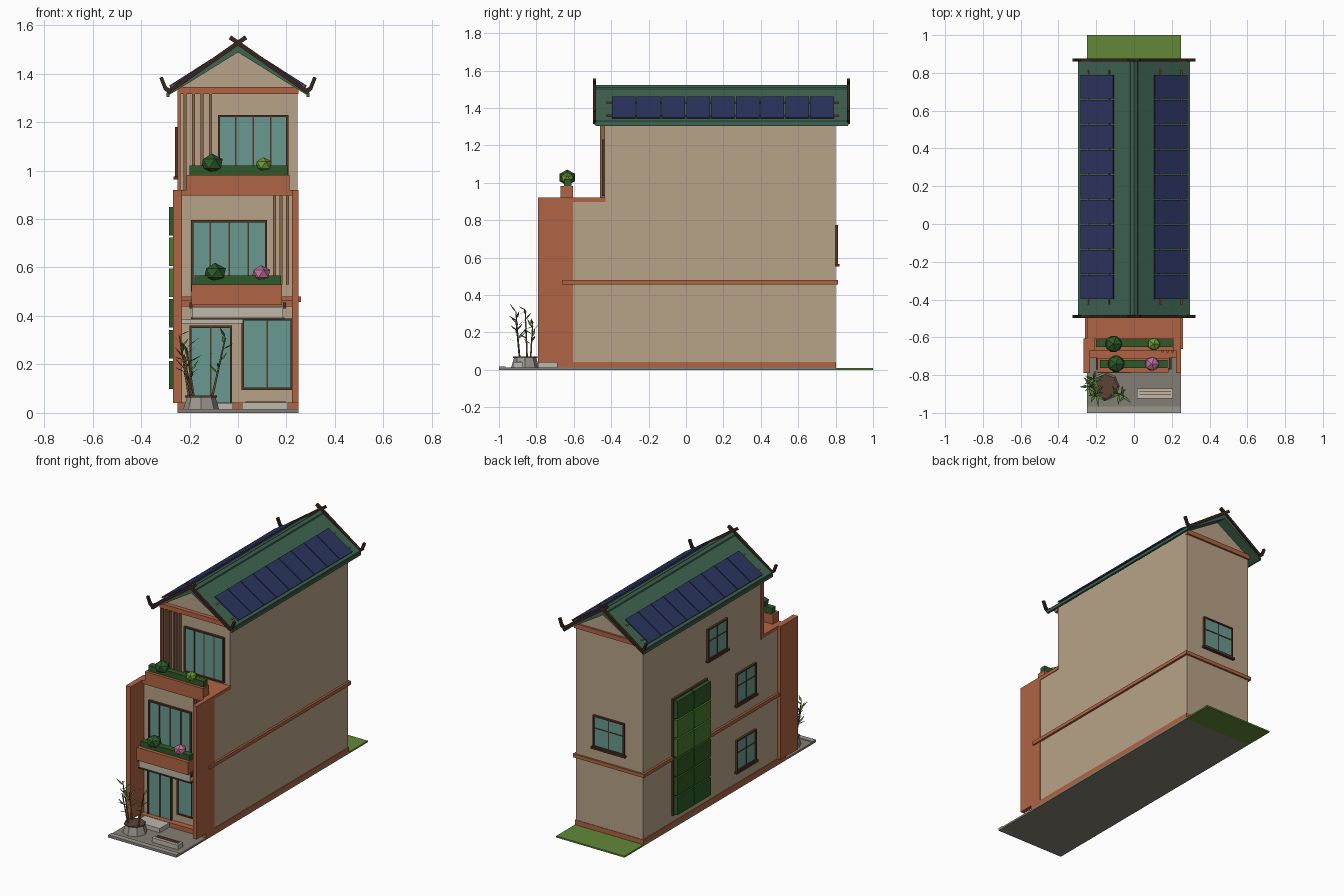
import bpy, bmesh, math, random
from mathutils import Vector, Matrix

if "Cube" in bpy.data.objects:
    bpy.data.objects.remove(bpy.data.objects["Cube"])

random.seed(4)


def mat(name, hexcol):
    c = [int(hexcol[i:i + 2], 16) / 255 for i in (0, 2, 4)]
    m = bpy.data.materials.new(name)
    m.diffuse_color = [((v + 0.055) / 1.055) ** 2.4 for v in c] + [1]
    m.use_nodes = True
    m.node_tree.nodes["Principled BSDF"].inputs["Base Color"].default_value = m.diffuse_color
    return m


PLASTER = mat("plaster", "B8A387")
TERRA = mat("terracotta", "B06444")
GREEN = mat("roof_green", "3F6350")
NAVY = mat("solar_navy", "2B3560")
DARK = mat("dark_wood", "3A241C")
FRAME = mat("frame_brown", "553628")
SLAT = mat("slat_wood", "8F6547")
GLASS = mat("glass_teal", "6A9A90")
STONE = mat("stone", "9A968E")
PAVE = mat("paving", "857F74")
PALE = mat("pale_stone", "BDB8AC")
LAWN = mat("lawn", "628838")
HEDGE = mat("hedge", "2F5A28")
LEAF = mat("leaf_dark", "2C5A2A")
LIME = mat("leaf_light", "6E9638")
MID = mat("leaf_mid", "4A7A30")
PINK = mat("blossom", "BE6E9A")
SOIL = mat("soil", "5E4334")


def finish(name, bm, m):
    bmesh.ops.recalc_face_normals(bm, faces=bm.faces[:])
    me = bpy.data.meshes.new(name)
    bm.to_mesh(me)
    bm.free()
    me.materials.append(m)
    ob = bpy.data.objects.new(name, me)
    bpy.context.collection.objects.link(ob)
    return ob


def boxes(name, m, *dims):
    """Each dim is (x0, x1, y0, y1, z0, z1)."""
    bm = bmesh.new()
    for x0, x1, y0, y1, z0, z1 in dims:
        M = Matrix.Translation(((x0 + x1) / 2, (y0 + y1) / 2, (z0 + z1) / 2))
        bmesh.ops.create_cube(bm, size=1, matrix=M @ Matrix.Diagonal((abs(x1 - x0), abs(y1 - y0), abs(z1 - z0), 1)))
    return finish(name, bm, m)


def extrude_xz(name, m, pts, y0, y1):
    bm = bmesh.new()
    f = bm.faces.new([bm.verts.new((x, y0, z)) for x, z in pts])
    g = bmesh.ops.extrude_face_region(bm, geom=[f])["geom"]
    bmesh.ops.translate(bm, vec=(0, y1 - y0, 0), verts=[v for v in g if isinstance(v, bmesh.types.BMVert)])
    return finish(name, bm, m)


def window(name, face, plane, u0, u1, z0, z1, mull=(), bars=(), sill=False):
    """Framed pane on the front, back or left wall."""
    s = 1 if face == "back" else -1

    def d(a, b, p, q, out):
        lo, hi = sorted((plane - s * 0.004, plane + s * out))
        return (lo, hi, a, b, p, q) if face == "left" else (a, b, lo, hi, p, q)
    t = 0.009
    parts = [d(u0, u0 + t, z0, z1, .014), d(u1 - t, u1, z0, z1, .014),
             d(u0, u1, z0, z0 + t, .014), d(u0, u1, z1 - t, z1, .014)]
    parts += [d(u - .003, u + .003, z0, z1, .010) for u in mull]
    parts += [d(u0, u1, z - .003, z + .003, .010) for z in bars]
    if sill:
        parts.append(d(u0 - .01, u1 + .01, z0 - .012, z0, .02))
    boxes(name + "_frame", FRAME, *parts)
    boxes(name + "_glass", GLASS, d(u0 + .004, u1 - .004, z0 + .004, z1 - .004, .007))


# Ground
boxes("paving", PAVE, (-.25, .25, -1, .8, 0, .012))
boxes("kerb", STONE, (-.25, .25, -1, -.965, .0, .017))
boxes("lawn", LAWN, (-.25, .25, .8, 1, 0, .01))
boxes("plinth", TERRA, (-.25, .25, -.69, .803, .005, .042))

# House body: lower block and gabled upper block
boxes("lower_body", PLASTER, (-.246, .246, -.65, .8, .02, .9))
extrude_xz("upper_body", PLASTER, [(-.246, .85), (.246, .85), (.246, 1.335), (0, 1.492), (-.246, 1.335)], -.435, .8)
boxes("terrace_deck", TERRA, (-.25, .25, -.67, -.43, .897, .92))
boxes("side_fins", TERRA, (-.268, -.232, -.79, -.605, .04, .92), (.222, .25, -.79, -.605, .04, .92))
boxes("belt_course", TERRA, (-.26, .26, -.663, -.64, .457, .48), (-.26, .26, .79, .812, .457, .48),
      (.24, .26, -.663, .812, .457, .48), (-.26, -.24, -.663, .812, .457, .48))
boxes("gable_beams", TERRA, (-.25, .25, -.462, -.43, 1.315, 1.345), (-.25, .25, .79, .812, 1.315, 1.345))
boxes("corner_jamb", TERRA, (-.25, -.238, -.46, -.43, .9, 1.32))
boxes("slat_screens", SLAT, *[(x, x + .012, -.46, -.43, .92, 1.32) for x in (-.225, -.19, -.155, -.12)],
      *[(x, x + .011, -.68, -.645, .53, .897) for x in (.145, .172, .199)])

# Roof
extrude_xz("roof", GREEN, [(-.29, 1.308), (-.29, 1.33), (0, 1.515), (.29, 1.33), (.29, 1.308), (0, 1.488)], -.488, .868)
extrude_xz("ridge_cap", GREEN, [(-.022, 1.496), (-.018, 1.51), (0, 1.522), (.018, 1.51), (.022, 1.496)], -.488, .868)
boxes("gutters", GREEN, *[(s * .282, s * .296, -.485, .865, 1.303, 1.322) for s in (-1, 1)])


def bar(bm, a, b, w, d):
    """Box from a to b in the xz plane."""
    a, b = Vector(a), Vector(b)
    v = b - a
    M = Matrix.Translation((a + b) / 2) @ Matrix.Rotation(-math.atan2(v.z, v.x), 4, 'Y')
    bmesh.ops.create_cube(bm, size=1, matrix=M @ Matrix.Diagonal((v.length, d, w, 1)))


# Crossed bargeboards with upturned tips
bm = bmesh.new()
for y in (-.49, .868):
    for s in (-1, 1):
        bar(bm, (-s * .033, y, 1.55), (s * .288, y, 1.325), .018, .016)
        bar(bm, (s * .278, y, 1.322), (s * .302, y, 1.342), .018, .016)
        bar(bm, (s * .298, y, 1.335), (s * .318, y, 1.385), .015, .016)
finish("bargeboards", bm, DARK)

# Solar panels, nine per slope, on rails
ang = math.atan2(.185, .29)
for s, side in ((-1, "left"), (1, "right")):
    for nm, m, w, off in (("solar_panels_", NAVY, .206, .010), ("panel_rails_", TERRA, 0, .004)):
        bm = bmesh.new()
        R = Matrix.Translation((s * .19, 0, 1.515 - .19 * .638)) @ Matrix.Rotation(s * ang, 4, 'Y')
        if w:
            cells = [((0, .727 - i * .1325), (w, .126)) for i in range(9)]
        else:
            cells = [((o, .195), (.008, 1.24)) for o in (-.06, .07)]
        for (u, y), (a, b) in cells:
            bmesh.ops.create_cube(bm, size=1, matrix=R @ Matrix.Translation((u, y, off)) @ Matrix.Diagonal((a, b, .008, 1)))
        finish(nm + side, bm, m)

# Windows and door
window("door", "front", -.65, -.2, -.025, .03, .36, (-.112,))
window("shop_window", "front", -.65, .015, .226, .095, .39, (.12,))
window("middle_window", "front", -.65, -.193, .12, .5, .795, (-.115, -.037, .042))
window("top_window", "front", -.435, -.083, .208, .93, 1.23, (-.01, .062, .135))
window("rear_window", "back", .8, -.115, .115, .565, .775, (0,), (.69,), True)
for i, (y, z) in enumerate(((-.07, .975), (-.37, .565), (-.37, .125))):
    window(f"side_window_{i + 1}", "left", -.246, y, y + .205, z, z + .205, (y + .102,), (z + .12,), True)

# Entrance: lintel, step, canopy
boxes("door_lintel", PALE, (-.232, .02, -.672, -.645, .368, .385))
boxes("door_step", PALE, (-.2, -.02, -.79, -.69, .012, .04))
boxes("canopy", PALE, (-.188, .186, -.765, -.65, .39, .438))
boxes("canopy_trim", FRAME, (-.194, .192, -.77, -.65, .385, .393), (-.2, -.188, -.77, -.65, .43, .455),
      (.186, .198, -.77, -.65, .43, .455))
boxes("bench", PALE, (.017, .207, -.925, -.872, .012, .042))
boxes("bench_slats", SLAT, (.03, .195, -.905, -.9, .04, .046), (.03, .195, -.89, -.885, .04, .046))

# Balcony planters with hedges and shrubs
boxes("lower_planter", TERRA, (-.192, .182, -.785, -.71, .445, .53))
boxes("balcony_floor", TERRA, (-.232, .222, -.71, -.64, .44, .465))
boxes("upper_planter", TERRA, (-.212, .212, -.67, -.605, .92, .982))
boxes("lower_hedge", HEDGE, (-.18, .178, -.762, -.72, .525, .566))
boxes("upper_hedge", HEDGE, (-.2, .205, -.652, -.612, .975, 1.02))
for name, m, x, y, z, r in (("upper_shrub", LEAF, -.108, -.635, 1.028, .05), ("upper_light_shrub", LIME, .105, -.635, 1.023, .038),
                            ("lower_shrub", LEAF, -.095, -.74, .577, .05), ("flower_shrub", PINK, .095, -.74, .574, .042)):
    bm = bmesh.new()
    bmesh.ops.create_icosphere(bm, subdivisions=1, radius=r, matrix=Matrix.Translation((x, y, z)) @ Matrix.Diagonal((1, 1, .85, 1)))
    finish(name, bm, m)

# Green wall on the left side, two columns of six tiles
boxes("green_wall_backing", FRAME, (-.26, -.244, .14, .505, .09, .86))
cells = {}
for r in range(6):
    for c in range(2):
        y, z = .147 + c * .178, .098 + r * .127
        cells.setdefault((r * 2 + c * 3 + r // 2) % 3, []).append((-.285, -.255, y, y + .17, z, z + .117))
for k, m in enumerate((LEAF, MID, HEDGE)):
    if k in cells:
        boxes(f"green_wall_tiles_{k + 1}", m, *cells[k])

# Faceted pot with bamboo
P = Vector((-.152, -.86, 0))
bm = bmesh.new()
bmesh.ops.create_cone(bm, cap_ends=True, segments=8, radius1=.075, radius2=.058, depth=.056, matrix=Matrix.Translation(P + Vector((0, 0, .04))))
finish("pot", bm, STONE)
bm = bmesh.new()
bmesh.ops.create_cone(bm, cap_ends=True, segments=8, radius1=.066, radius2=.066, depth=.008, matrix=Matrix.Translation(P + Vector((0, 0, .068))))
finish("pot_soil", bm, SOIL)
stalks, leaves = bmesh.new(), bmesh.new()
for bx, by, tx, ty, h in ((-.05, .01, -.09, .0, .32), (-.03, -.03, -.06, -.05, .27), (-.04, .03, -.07, .04, .24), (.045, -.03, .1, -.05, .31)):
    a, b = P + Vector((bx, by, .065)), P + Vector((tx, ty, h))
    q = (b - a).to_track_quat('Z', 'Y').to_matrix().to_4x4()
    bmesh.ops.create_cone(stalks, cap_ends=True, segments=5, radius1=.005, radius2=.003, depth=(b - a).length, matrix=Matrix.Translation((a + b) / 2) @ q)
    for i in range(7):
        p = a.lerp(b, .4 + .1 * i)
        t = i * 2.4 + bx * 50
        d = Vector((math.cos(t), math.sin(t), random.uniform(.2, 1.1))).normalized() * random.uniform(.055, .08)
        w = d.cross(Vector((0, 0, 1))).normalized() * .008
        leaves.faces.new([leaves.verts.new(v) for v in (p, p + d * .4 + w, p + d, p + d * .4 - w)])
finish("bamboo_stalks", stalks, SLAT)
finish("bamboo_leaves", leaves, MID)
